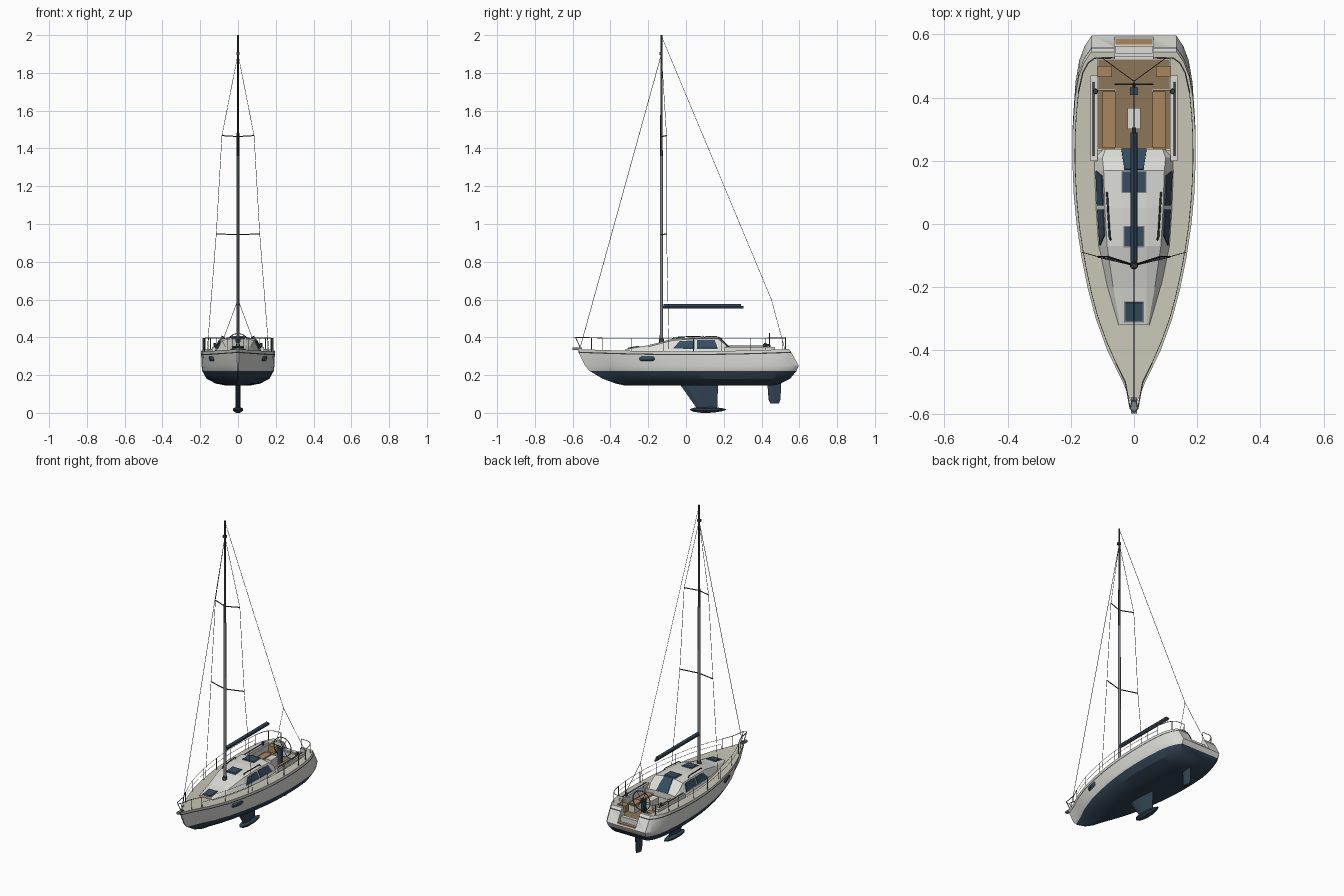
import bpy, bmesh, math
from mathutils import Vector, Matrix

if "Cube" in bpy.data.objects:
    bpy.data.objects.remove(bpy.data.objects["Cube"])

def material(name, r, g, b):
    m = bpy.data.materials.new(name)
    m.diffuse_color = (r, g, b, 1)
    m.use_nodes = True
    m.node_tree.nodes["Principled BSDF"].inputs["Base Color"].default_value = m.diffuse_color
    return m

WHITE = material("hull_white", .72, .72, .69)
DECK = material("deck_beige", .58, .57, .47)
NAVY = material("navy", .03, .055, .085)
GLASS = material("glass", .035, .075, .12)
SOLE = material("teak_dark", .27, .18, .10)
TEAK = material("teak", .40, .24, .11)
METAL = material("metal", .22, .23, .25)
DARK = material("dark_fitting", .05, .055, .06)

def finish(name, bm, mats, mirror=False):
    bmesh.ops.recalc_face_normals(bm, faces=bm.faces)
    me = bpy.data.meshes.new(name)
    bm.to_mesh(me)
    bm.free()
    ob = bpy.data.objects.new(name, me)
    bpy.context.collection.objects.link(ob)
    for m in mats:
        me.materials.append(m)
    if mirror:
        ob.modifiers.new("mirror", 'MIRROR')
    return ob

def loft(name, halves, bands):
    """Loft half sections mirrored in x; bands = material per strip, last = closing strip."""
    mats = list(dict.fromkeys(bands))
    bm = bmesh.new()
    n = len(halves[0])
    rings = [[bm.verts.new(p) for p in h] + [bm.verts.new((-p[0], p[1], p[2])) for p in reversed(h)]
             for h in halves]
    for a, b in zip(rings, rings[1:]):
        for j in range(2 * n):
            k = (j + 1) % (2 * n)
            f = bm.faces.new((a[j], a[k], b[k], b[j]))
            f.material_index = mats.index(bands[min(j, 2 * n - 2 - j)])
    for r in (rings[0], rings[-1]):
        for j in range(n - 1):
            f = bm.faces.new((r[j], r[j + 1], r[2 * n - 2 - j], r[2 * n - 1 - j]))
            f.material_index = mats.index(bands[j])
    return finish(name, bm, mats)

def box(name, x, y, z, mat, mirror=False):
    bm = bmesh.new()
    bmesh.ops.create_cube(bm, size=1)
    for v in bm.verts:
        v.co = [lo + (c + .5) * (hi - lo) for c, (lo, hi) in zip(v.co, (x, y, z))]
    return finish(name, bm, [mat], mirror)

def cyl(name, base, r1, r2, h, mat, sides=10, mirror=False):
    bm = bmesh.new()
    bmesh.ops.create_cone(bm, cap_ends=True, segments=sides, radius1=r1, radius2=r2, depth=h,
                          matrix=Matrix.Translation(Vector(base) + Vector((0, 0, h / 2))))
    return finish(name, bm, [mat], mirror)

def panel(name, pts, mat, thick=.004, mirror=False):
    bm = bmesh.new()
    bm.faces.new([bm.verts.new(p) for p in pts])
    ob = finish(name, bm, [mat], mirror)
    s = ob.modifiers.new("thickness", 'SOLIDIFY')
    s.thickness, s.offset = thick, 0
    return ob

def tube(name, paths, r, mat, mirror=False, closed=False):
    cu = bpy.data.curves.new(name, 'CURVE')
    cu.dimensions, cu.bevel_depth, cu.bevel_resolution = '3D', r, 1
    if mirror:
        paths = paths + [[(-x, y, z) for x, y, z in p] for p in paths]
    for p in paths:
        s = cu.splines.new('POLY')
        s.points.add(len(p) - 1)
        s.use_cyclic_u = closed
        for q, c in zip(s.points, p):
            q.co = (*c, 1)
    cu.use_fill_caps = True
    cu.materials.append(mat)
    ob = bpy.data.objects.new(name, cu)
    bpy.context.collection.objects.link(ob)
    return ob

def interp(tab, x):
    for (a, u), (b, v) in zip(tab, tab[1:]):
        if x <= b:
            return u + (v - u) * (max(x, a) - a) / (b - a)
    return tab[-1][1]

# Hull: each level has height, bow y, stern y and width factor
BEAM = [(0, .004), (.07, .036), (.155, .083), (.245, .12), (.335, .147), (.425, .167), (.515, .182),
        (.6, .191), (.69, .195), (.78, .194), (.87, .187), (.93, .175), (.97, .158), (1, .135)]
LEVELS = [(.326, -.578, .545, 1), (.312, -.57, .555, 1), (.306, -.568, .559, 1), (.25, -.535, .597, .99),
          (.222, -.51, .585, .97), (.18, -.44, .55, .85), (.155, -.37, .50, .6), (.144, -.32, .46, .3)]

def hull_point(level, t):
    z, y0, y1, s = level
    rise = .012 * (2 * t - 1) ** 2 if z > .3 else 0
    return (interp(BEAM, t) * s, y0 + (y1 - y0) * t, z + rise)

ts = [t for t, _ in BEAM]
ts = sorted(ts + [(a + b) / 2 for a, b in zip(ts[1:], ts[2:])])
hull = loft("hull", [[hull_point(l, t) for l in LEVELS] for t in ts],
            [WHITE, DARK, WHITE, WHITE, NAVY, NAVY, NAVY, NAVY, DECK])

# Cockpit well, footwell and stern steps cut from the hull
cuts = [((-.115, .115), (.235, .525), (.30, .5)), ((-.06, .06), (.238, .53), (.255, .5)),
        ((-.112, .112), (.425, .522), (.256, .5)), ((-.062, .062), (.515, .7), (.285, .5)),
        ((-.0625, .0625), (.562, .7), (.258, .5))]
for c in cuts:
    cutter = box("cutter", *c, WHITE)
    mod = hull.modifiers.new("cut", 'BOOLEAN')
    mod.object, mod.operation, mod.solver = cutter, 'DIFFERENCE', 'EXACT'
    bpy.context.view_layer.objects.active = hull
    bpy.ops.object.modifier_apply(modifier="cut")
    bpy.data.objects.remove(cutter)

# Cockpit furniture
box("footwell_sole", (-.059, .059), (.239, .521), (.25, .259), SOLE)
box("helm_sole", (-.111, .111), (.426, .521), (.25, .2595), SOLE)
box("cockpit_seat", (.06, .114), (.237, .424), (.296, .304), SOLE, True)
box("seat_cushion", (.058, .1), (.24, .42), (.303, .312), TEAK, True)
box("helm_seat", (.07, .115), (.465, .5), (.29, .33), TEAK, True)
box("stern_step", (-.058, .058), (.54, .562), (.28, .292), WHITE)
box("swim_step_tread", (-.058, .058), (.568, .588), (.255, .262), TEAK)
loft_pts = [(.115, .2, .325), (.14, .2, .325)]
box("coaming", (.116, .138), (.2, .47), (.325, .35), WHITE, True)
tube("coaming_rail", [[(.128, .215, .353), (.128, .45, .353)]], .003, METAL, True)
cyl("winch", (.122, .42, .348), .009, .007, .022, DARK, 10, True)
box("cockpit_table", (-.021, .021), (.3, .368), (.258, .335), WHITE)
box("helm_pedestal", (-.012, .012), (.408, .432), (.258, .365), GLASS)
ring = [(.06 * math.cos(a), .442, .36 + .06 * math.sin(a)) for a in [i * math.pi / 12 for i in range(24)]]
tube("steering_wheel", [ring], .0025, DARK, closed=True)
tube("wheel_spokes", [[ring[i], ring[i + 12]] for i in (0, 4, 8)], .0015, DARK)
tube("wheel_hub", [[(0, .425, .36), (0, .446, .36)]], .005, DARK)

# Coachroof: y, base half width, shoulder half width, shoulder z, crown z
CABIN = [(-.32, .055, .045, .334, .337), (-.2, .088, .066, .35, .358), (-.07, .114, .085, .384, .392),
         (.05, .122, .092, .392, .401), (.17, .127, .096, .392, .402), (.21, .127, .1, .36, .366),
         (.238, .1, .09, .332, .335)]
loft("coachroof", [[(b, y, .322), (s, y, z), (.04, y, c)] for y, b, s, z, c in CABIN],
     [WHITE, WHITE, WHITE, WHITE])

def cabin_side(y, f):
    b, s, z = (interp([(r[0], r[i]) for r in CABIN], y) for i in (1, 2, 3))
    return (b + (s - b) * f + .002, y, .322 + (z - .322) * f + .001)

panel("forward_window", [cabin_side(*p) for p in ((-.068, .28), (.046, .28), (.046, .88), (-.035, .86))],
      GLASS, mirror=True)
panel("aft_window", [cabin_side(*p) for p in ((.058, .28), (.168, .28), (.152, .88), (.058, .88))],
      GLASS, mirror=True)

# Companionway and roof hatches with frames
panel("companionway", [(-.03, .172, .404), (.03, .172, .404), (.036, .21, .369), (.04, .238, .338),
                       (-.04, .238, .338), (-.036, .21, .369)], GLASS)
def crown(y):
    return interp([(r[0], r[4]) for r in CABIN], y)
for i, (y, w, d) in enumerate([(.133, .036, .031), (-.04, .03, .03), (-.278, .027, .029)]):
    for part, g, h, m in (("frame", .004, .001, METAL), ("hatch", 0, .004, GLASS)):
        a, b = y - d - g, y + d + g
        panel(f"{part}_{i}", [(-w - g, a, crown(a) + h), (w + g, a, crown(a) + h),
                              (w + g, b, crown(b) + h), (-w - g, b, crown(b) + h)], m)
tube("roof_handrail", [[(.074, -.05, .393), (.077, -.04, .402), (.085, .09, .406), (.086, .1, .396)]],
     .003, DARK, True)

# Hull portlight
def hull_x(y, z):
    a, b = LEVELS[2], LEVELS[3]
    xa, xb = (interp(BEAM, (y - l[1]) / (l[2] - l[1])) * l[3] for l in (a, b))
    return xb + (xa - xb) * (z - b[0]) / (a[0] - b[0])
shape = [(-.245, .28), (-.238, .274), (-.178, .274), (-.167, .281), (-.167, .292), (-.174, .298),
         (-.238, .298), (-.245, .292)]
panel("hull_portlight", [(hull_x(y, z) + .001, y, z) for y, z in shape], GLASS, .005, True)

# Keel fin, bulb and rudder
def foil(name, rows, t):
    loft(name, [[(.001, a, z), (t * .8, a + (b - a) * .15, z), (t, a + (b - a) * .4, z), (.001, b, z)]
                for z, a, b in rows], [NAVY] * 5)
foil("keel_fin", [(.155, -.035, .17), (.02, .06, .165)], .012)
foil("rudder", [(.17, .43, .505), (.07, .437, .5), (.05, .447, .492)], .01)
loft("keel_bulb", [[(.27 * r, y, .018 + .5 * r), (r, y, .018 + .2 * r), (r, y, .018 - .2 * r),
                    (.4 * r, y, .018 - .66 * r)]
                   for y, r in ((.022, .005), (.04, .018), (.08, .027), (.14, .026), (.19, .015), (.212, .004))],
     [NAVY] * 5)

# Mast, boom and spreaders
MY = -.13
cyl("mast_lower", (0, MY, .385), .009, .008, .975, METAL, 12)
cyl("mast_upper", (0, MY, 1.36), .007, .005, .64, DARK, 12)
cyl("mast_step", (0, MY, .36), .014, .012, .035, DARK, 12)
box("masthead_fitting", (-.009, .009), (MY - .009, MY + .006), (1.895, 1.91), DARK)
tube("boom", [[(0, MY, .559), (0, .305, .559)]], .007, DARK)
tube("sail_cover", [[(0, MY + .012, .567), (0, .29, .567)]], .0105, NAVY)
for i, (z, w) in enumerate([(.945, .115), (1.465, .085)]):
    tube(f"spreader_{i}", [[(-w, MY + .027, z + .003), (0, MY, z - .002), (w, MY + .027, z + .003)]], .003, DARK)

# Standing rigging
tube("shrouds", [[(.163, -.09, .33), (.115, MY + .027, .948), (.085, MY + .027, 1.468), (0, MY, 1.9)]],
     .0012, DARK, True)
tube("forestay", [[(0, -.562, .34), (0, MY, 1.9)]], .0015, DARK)
tube("backstay", [[(0, MY, 1.995), (0, .452, .6)]], .0012, DARK)
tube("backstay_legs", [[(0, .452, .6), (.1, .525, .33)]], .0012, DARK, True)

# Deck edge rails
def edge(y, z, inset=.008):
    return (max(interp(BEAM, (y + .578) / 1.123) - inset, .004), y, z)
tube("pulpit", [[edge(-.44, .33), edge(-.44, .396), edge(-.5, .398), (.012, -.585, .4), (0, -.596, .4)],
                [edge(-.5, .335), edge(-.5, .398)], [(.006, -.555, .335), (.012, -.585, .4)]], .0022, METAL, True)
tube("lifelines", [[edge(-.44 + .86 * i / 12, z) for i in range(13)] for z in (.395, .365)], .001, METAL, True)
tube("stanchions", [[edge(y, .325), edge(y, .396)] for y in (-.29, -.12, .04, .19, .34)], .002, METAL, True)
tube("pushpit", [[edge(.42, .328), edge(.42, .396), edge(.48, .397), (.145, .51, .397), (.125, .525, .397),
                  (.07, .527, .397), (.07, .527, .33)], [(.145, .51, .33), (.145, .51, .397)]], .0022, METAL, True)
box("anchor_roller", (-.009, .009), (-.6, -.55), (.334, .345), METAL)

# Smooth rounded spars, keep hard edges
for ob in bpy.data.objects:
    ob.select_set(ob.name.startswith(("mast_", "hull", "winch")) and ob.type == 'MESH')
bpy.context.view_layer.objects.active = hull
bpy.ops.object.shade_smooth_by_angle(angle=math.radians(32))
